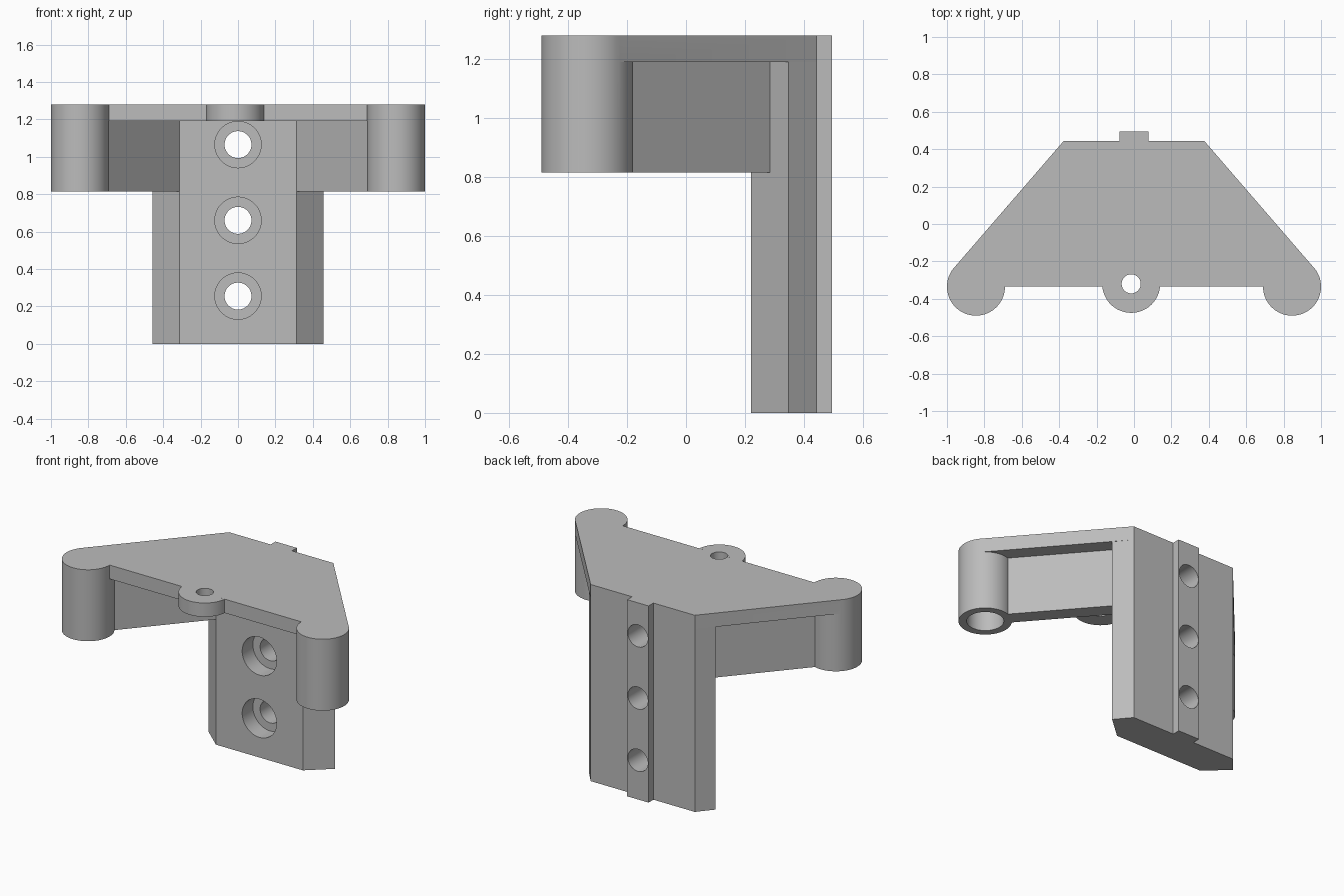
import bpy, bmesh, math
from mathutils import Matrix

cube = bpy.data.objects.get("Cube")
if cube:
    bpy.data.objects.remove(cube, do_unlink=True)

grey = bpy.data.materials.new("plain grey")
grey.use_nodes = True
grey.diffuse_color = (0.5, 0.5, 0.5, 1)
grey.node_tree.nodes["Principled BSDF"].inputs["Base Color"].default_value = (0.5, 0.5, 0.5, 1)

TOP, UNDER, ARM = 1.28, 1.19, 0.815   # plate top, plate underside, arm bottom
POST_X, POST_Y, POST_R = 0.845, -0.335, 0.155


def finish(bm, name):
    bmesh.ops.recalc_face_normals(bm, faces=bm.faces)
    mesh = bpy.data.meshes.new(name)
    bm.to_mesh(mesh)
    bm.free()
    mesh.materials.append(grey)
    obj = bpy.data.objects.new(name, mesh)
    bpy.context.collection.objects.link(obj)
    return obj


def prism(name, outline, z0, z1):
    """Vertical prism over an outline of x, y points."""
    bm = bmesh.new()
    face = bm.faces.new([bm.verts.new((x, y, z0)) for x, y in outline])
    new = bmesh.ops.extrude_face_region(bm, geom=[face])["geom"]
    bmesh.ops.translate(bm, vec=(0, 0, z1 - z0),
                        verts=[v for v in new if isinstance(v, bmesh.types.BMVert)])
    return finish(bm, name)


def cylinder(name, x, y, z, radius, length, axis="Z"):
    """Cylinder centred on the given point."""
    bm = bmesh.new()
    turn = Matrix.Rotation(math.pi / 2, 4, "X") if axis == "Y" else Matrix()
    bmesh.ops.create_cone(bm, cap_ends=True, segments=64, radius1=radius, radius2=radius,
                          depth=length, matrix=Matrix.Translation((x, y, z)) @ turn)
    return finish(bm, name)


def combine(body, part, operation):
    mod = body.modifiers.new(part.name, "BOOLEAN")
    mod.operation, mod.object, mod.solver = operation, part, "EXACT"
    bpy.context.view_layer.objects.active = body
    bpy.ops.object.modifier_apply(modifier=mod.name)
    bpy.data.objects.remove(part, do_unlink=True)


def mirrored(half):
    return half + [(-x, y) for x, y in reversed(half)]


# Tapered top plate, its slanted sides tangent to the corner posts
bracket = prism("bracket", mirrored([(POST_X, POST_Y), (0.962, -0.234), (0.375, 0.445)]),
                UNDER, TOP)

# Back panel with chamfered front edges, and the rib behind it
parts = [prism("back_panel", mirrored([(0.313, 0.22), (0.457, 0.347), (0.375, 0.445)]), 0, TOP),
         prism("rib", mirrored([(0.077, 0.40), (0.077, 0.495)]), 0, TOP)]

# Corner posts and the slanted walls joining them to the panel
for side, label in ((1, "left"), (-1, "right")):
    wall = [(0.313, 0.22), (0.388, 0.285), (0.80, -0.19), (0.83, -0.30), (0.73, -0.26)]
    parts.append(prism(label + "_wall", [(side * x, y) for x, y in wall], ARM, UNDER + 0.03))
    parts.append(cylinder(label + "_post", side * POST_X, POST_Y, (ARM + TOP) / 2,
                          POST_R, TOP - ARM))

# Lug at the middle of the front edge
parts.append(cylinder("front_lug", -0.015, -0.32, (UNDER + TOP) / 2, POST_R, TOP - UNDER))
for part in parts:
    combine(bracket, part, "UNION")

# Post sockets, lug hole and counterbored screw holes
cutters = [cylinder("socket", s * POST_X, POST_Y, (ARM + UNDER) / 2 - 0.05, 0.108,
                    UNDER - ARM + 0.1) for s in (1, -1)]
cutters.append(cylinder("lug_hole", -0.015, -0.32, TOP, 0.051, 0.4))
for z in (0.255, 0.66, 1.065):
    cutters.append(cylinder("screw_hole", 0, 0.4, z, 0.072, 0.6, "Y"))
    cutters.append(cylinder("counterbore", 0, 0.23, z, 0.124, 0.2, "Y"))
for cutter in cutters:
    combine(bracket, cutter, "DIFFERENCE")

# Merge flat faces and smooth the round ones
bm = bmesh.new()
bm.from_mesh(bracket.data)
bmesh.ops.remove_doubles(bm, verts=bm.verts, dist=0.0005)
bmesh.ops.dissolve_limit(bm, angle_limit=0.01, verts=bm.verts, edges=bm.edges)
bm.to_mesh(bracket.data)
bm.free()
bracket.select_set(True)
bpy.context.view_layer.objects.active = bracket
bpy.ops.object.shade_smooth_by_angle(angle=math.radians(30))
